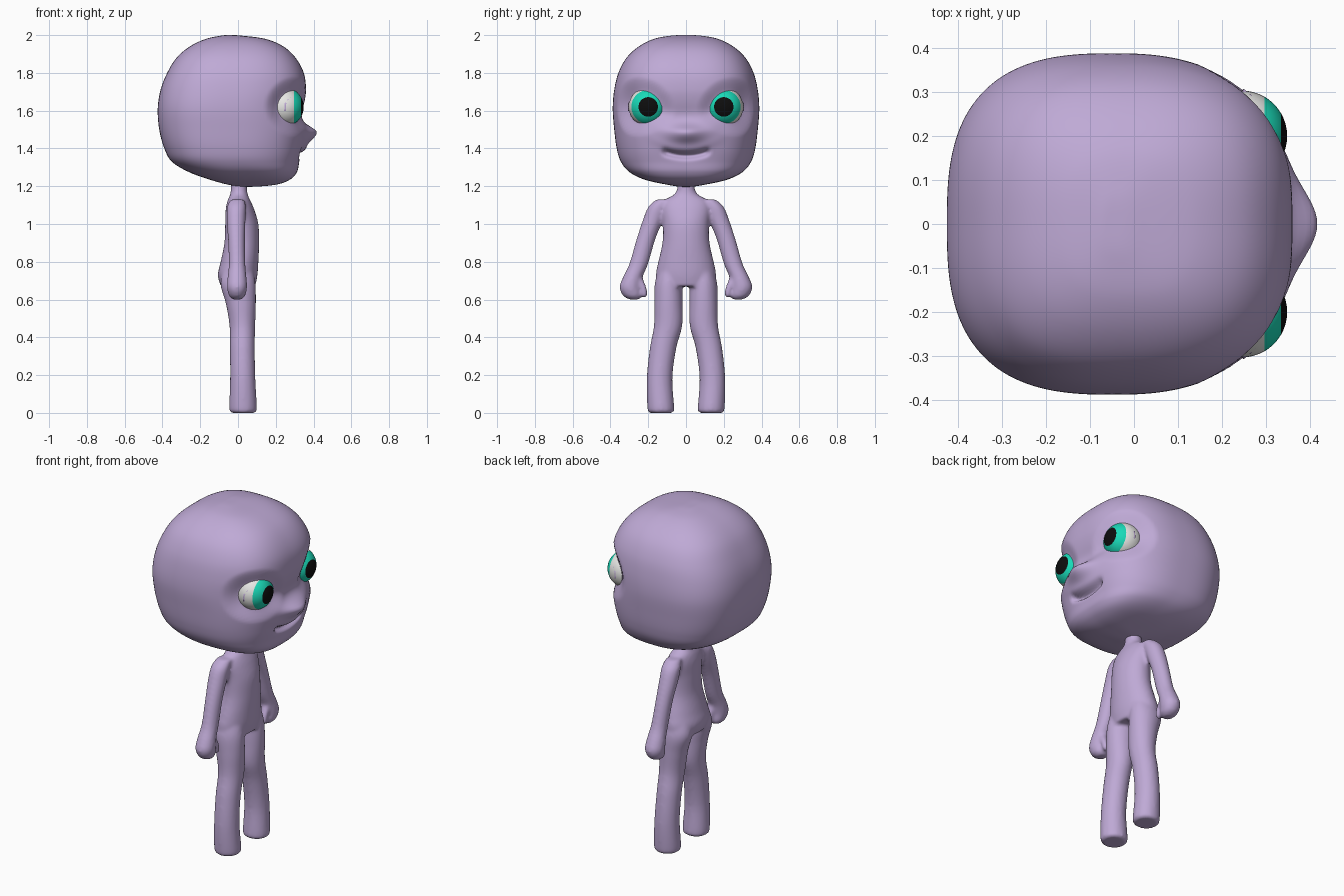
import bpy, bmesh, math
from mathutils import Vector, Matrix

cube = bpy.data.objects.get("Cube")
if cube:
    bpy.data.objects.remove(cube)


def material(name, color):
    m = bpy.data.materials.new(name)
    m.use_nodes = True
    m.diffuse_color = (*color, 1)
    bsdf = m.node_tree.nodes["Principled BSDF"]
    bsdf.inputs["Base Color"].default_value = (*color, 1)
    bsdf.inputs["Roughness"].default_value = 0.6
    return m


skin = material("lilac skin", (0.52, 0.40, 0.67))
white = material("eye white", (0.85, 0.85, 0.83))
teal = material("teal iris", (0.01, 0.70, 0.48))
black = material("black pupil", (0.004, 0.004, 0.004))


def make_object(name, bm, mats):
    bmesh.ops.recalc_face_normals(bm, faces=bm.faces)
    for f in bm.faces:
        f.smooth = True
    mesh = bpy.data.meshes.new(name)
    bm.to_mesh(mesh)
    bm.free()
    for m in mats:
        mesh.materials.append(m)
    ob = bpy.data.objects.new(name, mesh)
    bpy.context.collection.objects.link(ob)
    return ob


def smooth_rows(rows, steps, dome):
    """Catmull-Rom through rows of (z, centre x, centre y, half x, half y)."""
    rows = [Vector(r) for r in rows]

    def ghost(a, b):
        return Vector((*b[:3], -b[3], -b[4])) if dome else 2 * a - b

    p = [ghost(rows[0], rows[1])] + rows + [ghost(rows[-1], rows[-2])]
    out = []
    for i in range(1, len(p) - 2):
        a, b, c, d = p[i - 1:i + 3]
        for k in range(steps):
            t = k / steps
            out.append(0.5 * (2 * b + (c - a) * t + (2 * a - 5 * b + 4 * c - d) * t * t
                              + (3 * b - a - 3 * c + d) * t ** 3))
    return out + [rows[-1]]


def loft(bm, rows, n=2.0, segments=32, steps=5, dome=False):
    """Stack of superellipse rings with capped ends."""
    rings = []
    for z, cx, cy, hx, hy in smooth_rows(rows, steps, dome):
        ring = []
        for i in range(segments):
            a = math.tau * i / segments
            c, s = math.cos(a), math.sin(a)
            r = (abs(c) ** n + abs(s) ** n) ** (-1 / n)
            ring.append(bm.verts.new((cx + hx * r * c, cy + hy * r * s, z)))
        rings.append(ring)
    for lo, hi in zip(rings, rings[1:]):
        for i in range(segments):
            j = (i + 1) % segments
            bm.faces.new((lo[i], lo[j], hi[j], hi[i]))
    bm.faces.new(rings[0][::-1])
    bm.faces.new(rings[-1])


def smoothstep(a, b, v):
    t = min(max((v - a) / (b - a), 0), 1)
    return t * t * (3 - 2 * t)


def bell(v, width):
    return math.exp(-v * v / (2 * width * width))


EYE = Vector((0.245, 0.20, 1.62))
EYE_R = 0.103

# Head: rows of (z, back x, front x, half width)
profile = [
    (1.197, 0.04, 0.06, 0.01), (1.208, -0.05, 0.20, 0.10), (1.235, -0.15, 0.275, 0.22),
    (1.275, -0.26, 0.312, 0.30), (1.33, -0.35, 0.325, 0.345), (1.40, -0.39, 0.342, 0.367),
    (1.50, -0.417, 0.357, 0.38), (1.61, -0.425, 0.35, 0.388), (1.71, -0.41, 0.36, 0.38),
    (1.80, -0.375, 0.348, 0.358), (1.88, -0.325, 0.305, 0.315), (1.94, -0.255, 0.24, 0.25),
    (1.98, -0.17, 0.145, 0.17), (1.997, -0.09, 0.02, 0.08), (2.0, -0.05, -0.04, 0.005)]
bm = bmesh.new()
loft(bm, [(z, (b + f) / 2, 0, (f - b) / 2, w) for z, b, f, w in profile],
     n=2.8, segments=180, steps=10, dome=True)
for v in bm.verts:
    p = v.co
    p.y *= 1 - 0.12 * (p.x + 0.05) * smoothstep(-0.1, 0.2, p.x)
    front = smoothstep(0.15, 0.28, p.x)
    # Nose, bridge dip and mouth groove
    nose = 0.062 * bell(p.y, 0.07) * bell(p.z - 1.485, 0.026 if p.z > 1.485 else 0.042)
    bridge = -0.016 * bell(p.y, 0.12) * bell(p.z - 1.57, 0.035)
    line = 1.362 + 1.6 * p.y * p.y
    mouth = -0.034 * bell(p.z - line, 0.012) * (1 - smoothstep(0.10, 0.135, abs(p.y)))
    lip = 0.010 * bell(p.z - line - 0.035, 0.018) * bell(p.y, 0.09)
    p.x += front * (nose + bridge + mouth + lip)
    # Eye sockets, pulled in just behind the eyeballs
    side = 1 if p.y > 0 else -1
    centre = Vector((EYE.x, side * EYE.y, EYE.z))
    d = p - centre
    outer = 0.86 if d.y * side > 0 else 1.0
    dist = Vector((d.x, d.y * outer, d.z)).length
    hidden = 0.094
    if hidden < dist < 0.17 and p.x > 0.1:
        s = smoothstep(0.125, 0.17, dist)
        v.co = centre + d.normalized() * (hidden * (1 - s) + d.length * s)
make_object("head", bm, [skin])

# Eyeballs: iris and pupil chosen by angle from the gaze direction
for name, side in (("left_eye", 1), ("right_eye", -1)):
    bm = bmesh.new()
    centre = Vector((EYE.x, side * EYE.y, EYE.z))
    bmesh.ops.create_uvsphere(
        bm, u_segments=48, v_segments=24, radius=EYE_R,
        matrix=Matrix.Translation(centre) @ Matrix.Rotation(math.pi / 2, 4, 'Y'))
    for f in bm.faces:
        angle = (f.calc_center_median() - centre).angle(Vector((1, 0, 0)))
        f.material_index = 2 if angle < math.radians(30) else 1 if angle < math.radians(60) else 0
    make_object(name, bm, [white, teal, black])

# Body: overlapping lofts fused into one smooth skin
bm = bmesh.new()
torso = [
    (0.67, 0.0, 0, 0.092, 0.15), (0.73, -0.002, 0, 0.105, 0.16), (0.80, 0.008, 0, 0.10, 0.147),
    (0.90, 0.02, 0, 0.092, 0.125), (1.0, 0.02, 0, 0.088, 0.122), (1.08, 0.01, 0, 0.075, 0.13),
    (1.125, 0.005, 0, 0.06, 0.115), (1.155, 0.005, 0, 0.047, 0.065),
    (1.19, 0.005, 0, 0.043, 0.046), (1.26, 0.005, 0, 0.043, 0.046)]
loft(bm, torso)
leg = [
    (0.0, 0.027, 0.133, 0.06, 0.058), (0.02, 0.027, 0.133, 0.073, 0.071),
    (0.18, 0.025, 0.14, 0.067, 0.068), (0.34, 0.023, 0.122, 0.066, 0.07),
    (0.46, 0.023, 0.095, 0.068, 0.075), (0.58, 0.015, 0.093, 0.08, 0.075),
    (0.68, 0.0, 0.093, 0.093, 0.073), (0.76, 0.0, 0.085, 0.08, 0.06)]
arm = [
    (0.60, -0.005, 0.275, 0.022, 0.025), (0.62, -0.005, 0.283, 0.043, 0.05),
    (0.665, -0.005, 0.295, 0.053, 0.057), (0.72, -0.005, 0.281, 0.05, 0.052),
    (0.79, -0.005, 0.25, 0.044, 0.05), (0.92, -0.008, 0.212, 0.045, 0.05),
    (1.02, -0.01, 0.175, 0.05, 0.054), (1.09, -0.008, 0.147, 0.05, 0.053),
    (1.13, -0.003, 0.118, 0.038, 0.04)]
thumb = [
    (0.612, 0.012, 0.222, 0.01, 0.009), (0.63, 0.012, 0.22, 0.02, 0.016),
    (0.67, 0.01, 0.23, 0.024, 0.018), (0.71, 0.005, 0.25, 0.024, 0.022)]
for side in (1, -1):
    for limb in (leg, arm, thumb):
        loft(bm, [(z, x, y * side, rx, ry) for z, x, y, rx, ry in limb])
body = make_object("body", bm, [skin])
remesh = body.modifiers.new("fuse", 'REMESH')
remesh.mode = 'VOXEL'
remesh.voxel_size = 0.009
remesh.use_smooth_shade = True
relax = body.modifiers.new("relax", 'SMOOTH')
relax.factor = 0.5
relax.iterations = 8
